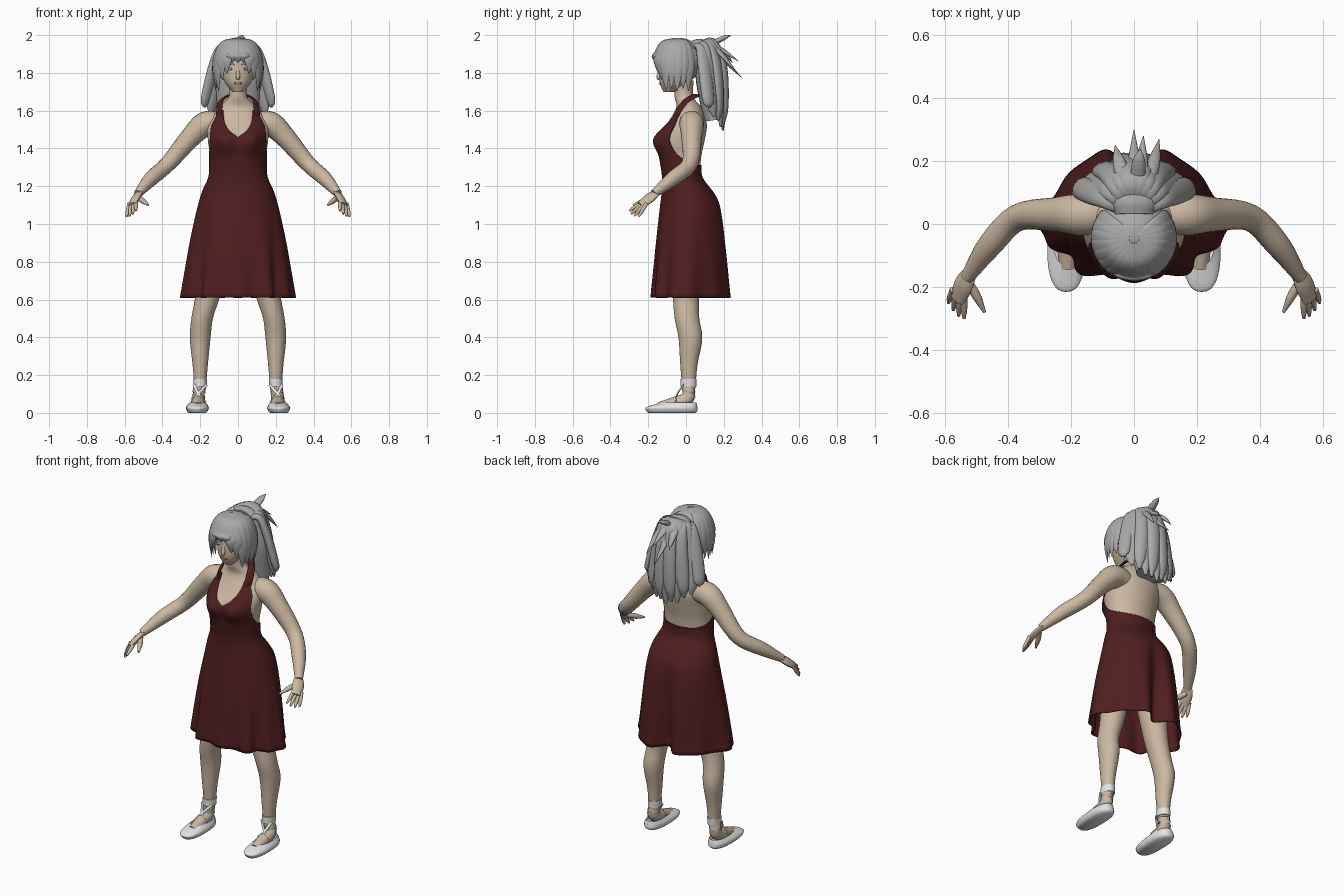
import bpy, bmesh, math
from mathutils import Vector

cube = bpy.data.objects.get("Cube")
if cube:
    bpy.data.objects.remove(cube, do_unlink=True)

PARTS = []


def material(name, red, green, blue):
    colour = (red, green, blue, 1)
    mat = bpy.data.materials.new(name)
    mat.use_nodes = True
    mat.diffuse_color = colour
    mat.node_tree.nodes["Principled BSDF"].inputs["Base Color"].default_value = colour
    return mat


SKIN = material("skin", .6, .48, .36)
DRESS = material("dark red cloth", .08, .013, .014)
HAIR = material("silver hair", .4, .4, .4)
SHOE = material("white satin", .78, .78, .78)
EYE = material("eye white", .65, .65, .65)
IRIS = material("grey blue iris", .1, .15, .2)
LIPS = material("lips", .42, .24, .19)


def at(keys, value):
    """Smooth interpolation of keys whose first entry is the parameter."""
    last = len(keys) - 1
    value = min(max(value, keys[0][0]), keys[last][0])
    i = max(j for j in range(last) if keys[j][0] <= value)
    start, end = keys[i], keys[i + 1]
    before, after = keys[max(i - 1, 0)], keys[min(i + 2, last)]
    span = end[0] - start[0]
    t = (value - start[0]) / span
    result = []
    for p, a, b, q in list(zip(before, start, end, after))[1:]:
        slope_a = (b - p) / (end[0] - before[0]) * span
        slope_b = (q - a) / (after[0] - start[0]) * span
        ease = t * t * (3 - t - t)
        result.append(a + (b - a) * ease + slope_a * t * (1 - t) ** 2 - slope_b * t * t * (1 - t))
    return result


def finish(name, bm, mat):
    bmesh.ops.recalc_face_normals(bm, faces=bm.faces)
    mesh = bpy.data.meshes.new(name)
    bm.to_mesh(mesh)
    bm.free()
    mesh.materials.append(mat)
    part = bpy.data.objects.new(name, mesh)
    bpy.context.collection.objects.link(part)
    PARTS.append(part)
    return part


def circle(sides):
    return [math.tau * i / sides for i in range(sides)]


def skin_rings(name, rings, mat, base=True, lid=True):
    """Bridge a list of closed rings of points."""
    bm = bmesh.new()
    rows = [[bm.verts.new(point) for point in ring] for ring in rings]
    for low, high in zip(rows, rows[1:]):
        for i in range(len(low)):
            bm.faces.new((low[i - 1], low[i], high[i], high[i - 1]))
    if base:
        bm.faces.new(rows[0])
    if lid:
        bm.faces.new(rows[-1])
    return finish(name, bm, mat)


def loft(name, keys, mat, mirror=1, lid=True, blunt=1, steps=24):
    """Upright form from keys of height, centre x, half width, front y, back y."""
    rings = []
    for k in range(steps + 1):
        z = keys[0][0] + (keys[-1][0] - keys[0][0]) * k / steps
        centre, half, front, back = at(keys, z)
        ring = []
        for a in circle(32):
            across, depth = [math.copysign(abs(f) ** blunt, f) for f in (math.sin(a), math.cos(a))]
            ring.append((mirror * centre + half * across,
                         (front + back) / 2 - (back - front) / 2 * depth, z))
        rings.append(ring)
    return skin_rings(name, rings, mat, lid=lid)


def tube(name, points, mat, mirror=1, flat=1, ref=(0, 0, 0), sides=12, steps=5):
    """Tapered tube through (x, y, z, radius), flattened along the line from ref."""
    keys = [(i, mirror * x, y, z, r) for i, (x, y, z, r) in enumerate(points)]
    line = [at(keys, k / steps) for k in range((len(points) - 1) * steps + 1)]
    path = [Vector(sample[:3]) for sample in line]
    centre = Vector((mirror * ref[0], ref[1], ref[2]))
    rings = []
    for k, p in enumerate(path):
        along = (path[min(k + 1, len(path) - 1)] - path[max(k - 1, 0)]).normalized()
        normal = p - centre
        normal = (normal - along * normal.dot(along)).normalized()
        side = along.cross(normal)
        radius = max(line[k][3], .001)
        rings.append([p + radius * (side * math.cos(a) + normal * flat * math.sin(a))
                      for a in circle(sides)])
    return skin_rings(name, rings, mat)


def ball(name, location, size, mat, keep=lambda point: True):
    bm = bmesh.new()
    bmesh.ops.create_uvsphere(bm, u_segments=40, v_segments=24, radius=1)
    for vert in bm.verts:
        vert.co = [c + d * e for c, d, e in zip(location, vert.co, size)]
    hidden = [vert for vert in bm.verts if not keep(vert.co)]
    bmesh.ops.delete(bm, geom=hidden, context='VERTS')
    return finish(name, bm, mat)


# Shared body and skirt outline: height, half width, front y, back y
BODY = [(.61, .3, -.17, .26), (.9, .25, -.15, .22), (1.1, .205, -.13, .18), (1.18, .18, -.12, .13),
        (1.25, .15, -.12, .08), (1.35, .147, -.135, .08), (1.45, .16, -.15, .1),
        (1.53, .16, -.1, .11), (1.62, .1, -.05, .08), (1.67, .05, -.06, .04), (1.76, .05, -.06, .04)]


def bump(value, centre, width):
    return math.exp(-((value - centre) / width) ** 2)


def surface(angle, z, offset=0):
    half, front, back = at(BODY, z)
    facing = math.cos(angle)
    turn = min(angle, math.tau - angle)
    flare = min(max((1.15 - z) * 2, 0), 1)
    pleat = 1 + flare * flare * .05 * math.cos(11 * angle) * (.6 + .4 * facing)
    pleat -= flare * .14 * bump(turn, 1, .3)
    x = math.sin(angle) * (half + offset) * pleat * (1 - .2 * flare * max(0, -facing))
    y = (front + back) / 2 - facing * ((back - front) / 2 + offset) * pleat
    if facing > 0:
        y -= .03 * bump(abs(x), .08, .05) * bump(z, 1.44, .07)
    y -= flare * .05 * math.sin(angle) ** 2
    y -= flare * .1 * bump(turn, math.pi, .24)
    return (x, y, z)


# Torso and neck
AROUND = circle(120)
skin_rings("torso", [[surface(a, 1.2 + .014 * k) for a in AROUND] for k in range(41)], SKIN)

# Halter dress: the top edge height follows the angle round the body
EDGE = [(0, 1.46), (.3, 1.5), (.7, 1.6), (.9, 1.58), (1.1, 1.45), (1.4, 1.37), (2.2, 1.32), (3.2, 1.31)]
WAIST, HEM = 1.25, .61
rings = [[surface(a, HEM + (WAIST - HEM) * k / 28, .007) for a in AROUND] for k in range(28)]
for k in range(21):
    rings.append([surface(a, WAIST + (at(EDGE, min(a, math.tau - a))[0] - WAIST) * k / 20, .007)
                  for a in AROUND])
dress = skin_rings("dress", rings, DRESS, base=False, lid=False)
cloth = dress.modifiers.new("cloth thickness", 'SOLIDIFY')
cloth.thickness = .005

# Head, nose and lips
loft("head", [(1.7, 0, .03, -.12, -.05), (1.75, 0, .07, -.14, .02), (1.83, 0, .09, -.14, .06),
              (1.9, 0, .09, -.13, .07), (1.97, 0, .04, -.08, .02)], SKIN)
tube("nose", [(0, -.13, 1.83, .006), (0, -.145, 1.78, .012), (0, -.138, 1.77, .008)], SKIN, ref=(0, 0, 1.8))
ball("lips", (0, -.135, 1.745), (.022, .007, .007), LIPS)

for mirror, side in ((1, "left_"), (-1, "right_")):
    # Eyes and brows
    ball(side + "eye", (mirror * .036, -.127, 1.82), (.016, .007, .007), EYE)
    ball(side + "iris", (mirror * .035, -.131, 1.82), (.006, .005, .006), IRIS)
    tube(side + "brow", [(.016, -.138, 1.84, .002), (.036, -.133, 1.85, .004), (.06, -.118, 1.84, .002)],
         HAIR, mirror, .6, (0, 0, 1.84))

    # Halter strap
    tube(side + "strap", [(.1, -.055, 1.56, .02), (.1, -.04, 1.6, .022), (.09, 0, 1.65, .02),
                          (.05, .05, 1.68, .02), (0, .055, 1.68, .02)],
         DRESS, mirror, .3, (0, .02, 1.5))

    # Arm and palm
    tube(side + "arm", [(.08, .03, 1.53, .055), (.17, .03, 1.53, .066), (.25, .03, 1.46, .055),
                        (.37, .02, 1.32, .043), (.46, -.07, 1.24, .039), (.53, -.17, 1.16, .022)],
         SKIN, mirror, sides=20)
    tube(side + "palm", [(.51, -.14, 1.18, .018), (.54, -.19, 1.14, .034), (.56, -.24, 1.1, .028)],
         SKIN, mirror, .5, (.05, .05, .6))

    # Fingers fan from the first knuckle to the last, longest in the middle
    for k, finger in enumerate(("index", "middle", "ring", "little")):
        t = k / 3
        knuckle = Vector((.54, -.24, 1.11)).lerp(Vector((.58, -.22, 1.09)), t)
        tip = Vector((.54, -.3, 1.07)).lerp(Vector((.59, -.25, 1.04)), t)
        reach = (tip - knuckle) * (1 + .2 * math.sin(math.pi * t))
        tube(side + finger + "_finger", [(*(knuckle + reach * f), r)
                                         for f, r in ((-.4, .01), (.5, .01), (1, .005))], SKIN, mirror)
    tube(side + "thumb", [(.53, -.18, 1.14, .014), (.5, -.23, 1.12, .014), (.475, -.28, 1.1, .005)],
         SKIN, mirror)

    # Leg and foot
    loft(side + "leg", [(.13, .2, .03, -.02, .05), (.25, .2, .04, -.03, .06), (.4, .2, .055, -.04, .087),
                        (.5, .19, .057, -.06, .07), (.62, .16, .066, -.07, .07), (1, .1, .095, -.1, .1)],
         SKIN, mirror)
    tube(side + "foot", [(.2, .01, .16, .033), (.21, .01, .08, .036), (.21, -.06, .05, .036),
                         (.21, -.14, .03, .028)], SKIN, mirror, ref=(0, 0, 1))

    # Ballet flat with ankle band and crossed ribbons
    loft(side + "shoe", [(0, .215, .045, -.2, .05), (.01, .215, .055, -.21, .06), (.03, .215, .06, -.21, .06),
                         (.055, .213, .043, -.13, .055)], SHOE, mirror, lid=False, blunt=.8)
    loft(side + "ankle_band", [(.14, .2, .036, -.03, .055), (.18, .2, .037, -.03, .057)], SHOE, mirror)
    for way, tag in ((1, "outer"), (-1, "inner")):
        tube(side + tag + "_ribbon", [(.21 - way * .036, -.055, .055, .009), (.21, -.046, .1, .008),
                                      (.2 + way * .033, -.012, .15, .008)],
             SHOE, mirror, .4, (.21, .02, .1))

# Hair cap, open over the face
ball("hair_cap", (0, -.035, 1.865), (.12, .122, .12), HAIR, lambda p: p.z > 1.87 or p.y > -.07)

# Fringe: short over the brow, longer toward the temples and behind the ears
for i in range(-8, 9):
    angle = i * .26
    end = 1.855 - .15 * min(1, max(0, abs(angle) - .2) * 1.2) + .012 * (i % 2)
    lock = [(.015, 1.98, .015), (.08, 1.96, .026), (.115, 1.9, .032),
            (.126, (1.92 + end) / 2, .03), (.118, end, .002)]
    tube("fringe_lock", [(r * math.sin(angle), -.045 - r * math.cos(angle), z, width)
                         for r, z, width in lock], HAIR, flat=.35, ref=(0, -.035, 1.85))

# Gathered tail: inner mass and a fan of hanging locks
tube("tail_core", [(0, .03, 1.94, .06), (0, .09, 1.92, .09), (0, .12, 1.75, .12), (0, .15, 1.55, .1)],
     HAIR, flat=.55, ref=(0, -.5, 1.75), sides=24)
for i in range(-5, 6):
    fan = i / 5
    edge = fan * fan
    wave = .012 * (i % 2)
    tube("tail_lock", [(.03 * fan, .05, 1.93, .025),
                       (.085 * fan, .14 - .06 * edge, 1.965 - .03 * edge, .034),
                       (.125 * fan, .185 + wave - .1 * edge, 1.84, .04),
                       (.17 * fan, .195 + wave - .09 * edge, 1.62 + .04 * edge, .036),
                       (.175 * fan, .195 - .07 * edge, 1.495 + .11 * edge + wave, .008)],
         HAIR, flat=.6, ref=(0, 0, 1.8))

# Loose spikes at the top of the tail
for x, y, z in ((.02, .24, 2), (0, .3, 1.77), (.08, .27, 1.8), (-.06, .25, 1.85), (.03, .28, 1.86)):
    tube("hair_spike", [(x / 2, .13, 1.95, .025), (x * .8, .2, (z + 1.97) / 2, .02), (x, y, z, .001)],
         HAIR, flat=.6, ref=(0, 0, 1.8))

# Smooth shading with sharp edges kept
bpy.ops.object.select_all(action='DESELECT')
for part in PARTS:
    part.select_set(True)
bpy.context.view_layer.objects.active = PARTS[0]
bpy.ops.object.shade_smooth_by_angle(angle=math.radians(50))
